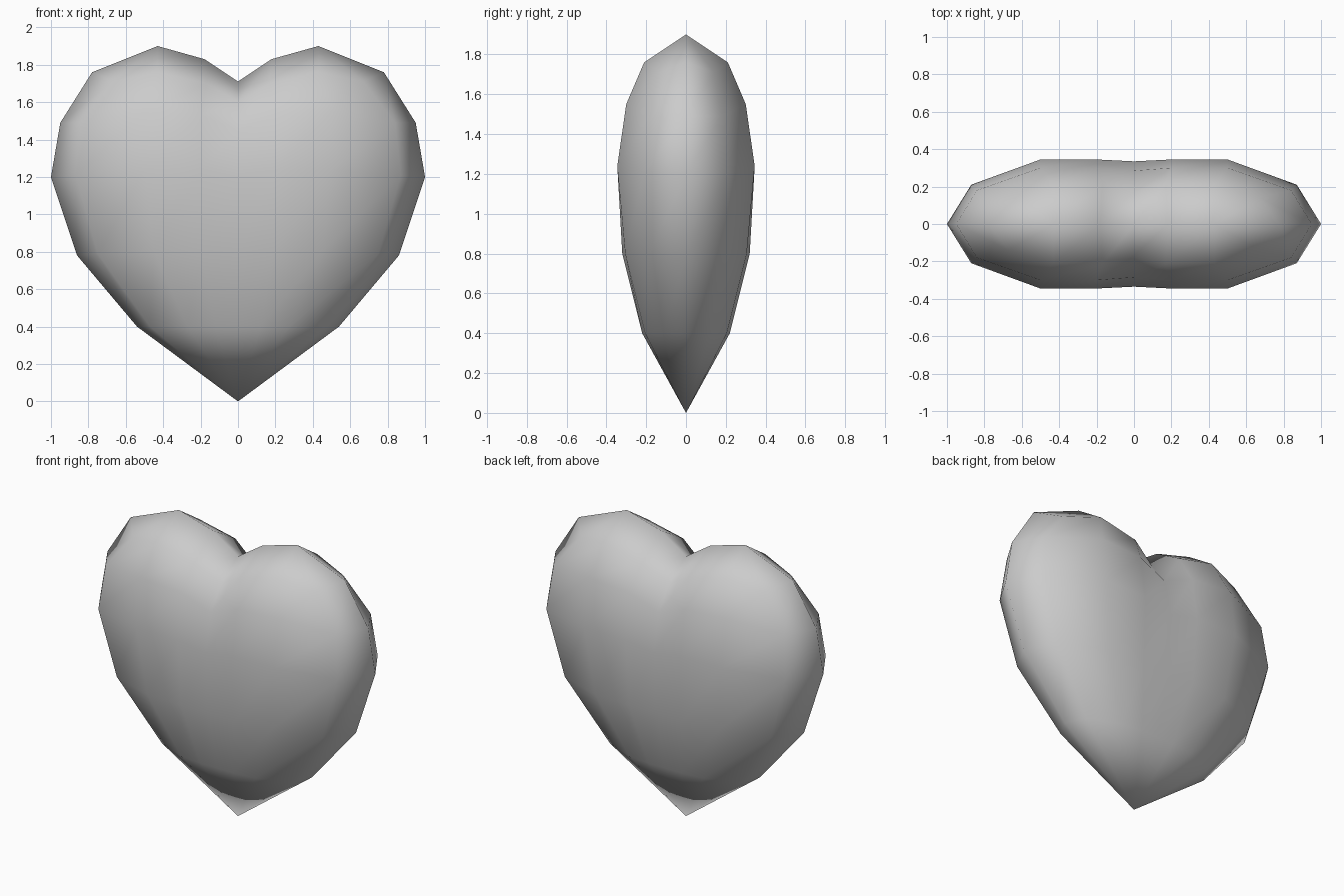
import bpy, bmesh

if "Cube" in bpy.data.objects:
    bpy.data.objects.remove(bpy.data.objects["Cube"])

# Quarter rings from bottom to top: outer edge, three points inward, centre line
QUARTERS = [
    [(0.54, 0, 0.40), (0.47, 0.12, 0.40), (0.27, 0.205, 0.40), (0.12, 0.22, 0.40), (0, 0.22, 0.40)],
    [(0.86, 0, 0.78), (0.75, 0.19, 0.79), (0.45, 0.305, 0.80), (0.19, 0.32, 0.80), (0, 0.315, 0.80)],
    [(1.00, 0, 1.20), (0.87, 0.21, 1.21), (0.50, 0.345, 1.24), (0.20, 0.345, 1.24), (0, 0.335, 1.20)],
    [(0.95, 0, 1.49), (0.84, 0.18, 1.49), (0.50, 0.30, 1.55), (0.20, 0.30, 1.53), (0, 0.285, 1.45)],
    [(0.78, 0, 1.76), (0.67, 0.14, 1.71), (0.43, 0.21, 1.76), (0.17, 0.215, 1.70), (0, 0.17, 1.60)],
]
# Ridge along the top: each lobe closes at its peak, the valley at the notch
PEAK, SHOULDER, NOTCH = (0.43, 0, 1.90), (0.18, 0, 1.83), (0, 0, 1.71)
QUARTERS.append([PEAK, PEAK, PEAK, SHOULDER, NOTCH])


def full_ring(quarter):
    """Mirror a quarter left-right, then front-back."""
    half = quarter + [(-x, y, z) for x, y, z in quarter[-2::-1]]
    return half + [(x, -y, z) for x, y, z in half[-2:0:-1]]


bm = bmesh.new()
rings = [[bm.verts.new(p) for p in full_ring(q)] for q in QUARTERS]
tip = bm.verts.new((0, 0, 0))
n = len(rings[0])

# Side faces between rings and a fan at the tip
for i in range(n):
    j = (i + 1) % n
    bm.faces.new((tip, rings[0][j], rings[0][i]))
    for low, high in zip(rings, rings[1:]):
        bm.faces.new((low[i], low[j], high[j], high[i]))

# Weld the ridge shut
bmesh.ops.remove_doubles(bm, verts=bm.verts, dist=0.0005)
bmesh.ops.recalc_face_normals(bm, faces=bm.faces)
for f in bm.faces:
    f.smooth = True

mesh = bpy.data.meshes.new("heart")
bm.to_mesh(mesh)
bm.free()
heart = bpy.data.objects.new("heart", mesh)
bpy.context.collection.objects.link(heart)
